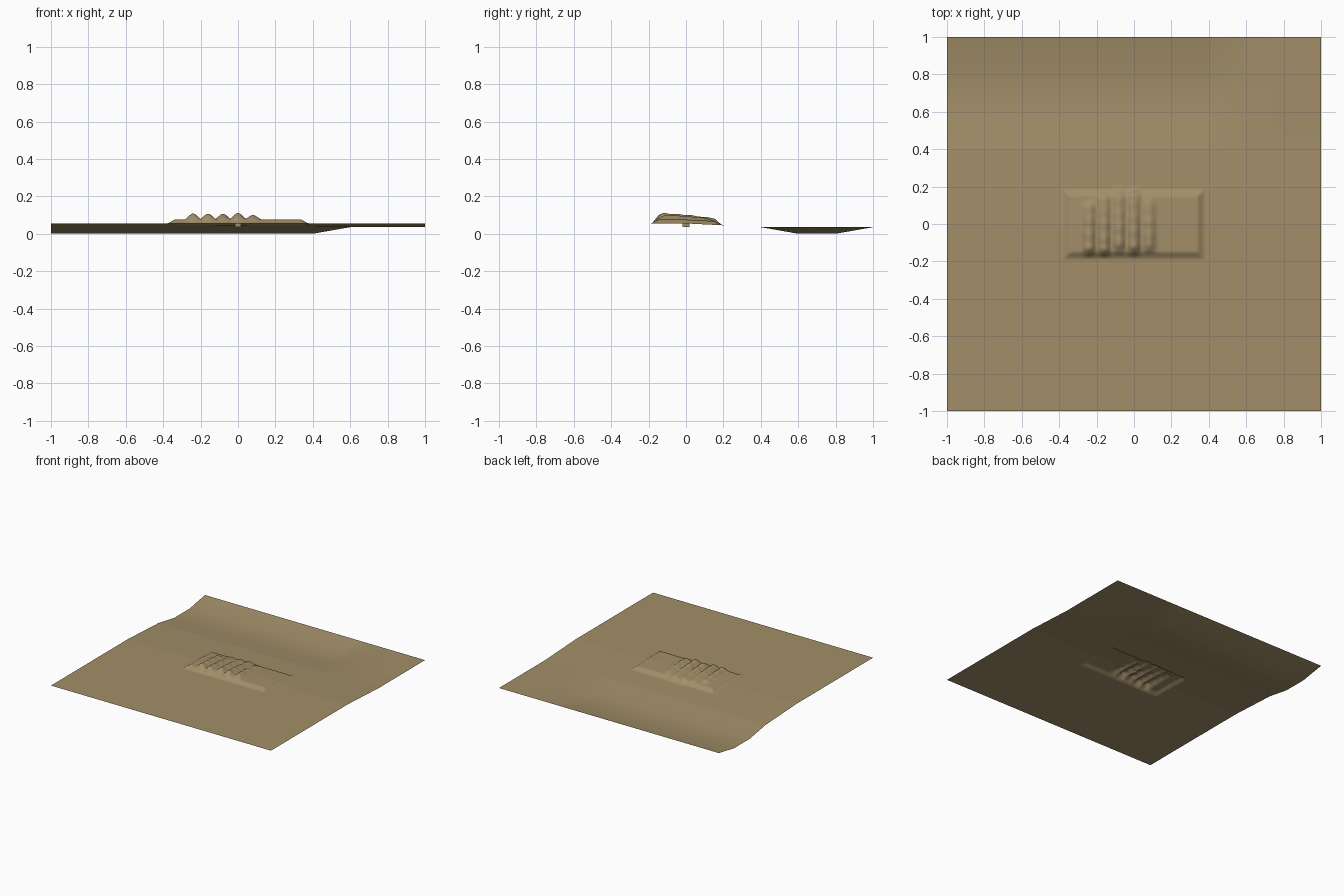
import bpy, bmesh, math

if "Cube" in bpy.data.objects:
    bpy.data.objects.remove(bpy.data.objects["Cube"])


def material(name, rgb):
    m = bpy.data.materials.new(name)
    m.diffuse_color = (*rgb, 1)
    m.use_nodes = True
    m.node_tree.nodes["Principled BSDF"].inputs["Base Color"].default_value = m.diffuse_color
    return m


sand = material("sand", (0.36, 0.272, 0.14))


def clamp(v):
    return max(0.0, min(1.0, v))


def profile(points, v):
    """Linear interpolation through (position, value) points."""
    for (a, p), (b, q) in zip(points, points[1:]):
        if v <= b:
            return p + (q - p) * clamp((v - a) / (b - a))
    return points[-1][1]


# Broad ground: flat at the front, a ditch at the back that ends on the right
def ground(x, y):
    slope = profile([(-1, .055), (0, .055), (.4, .035), (1, .035)], y)
    ditch = profile([(-1, 0), (.4, 0), (.6, .035), (.8, .035), (1, 0)], y)
    return slope - ditch * (1 - clamp((x - .4) / .2))


# Low mound with sloped rim: lift above the ground
def mound(x, y):
    inset = min(.375 - abs(x), .185 - abs(y))
    return .02 * clamp(inset / .035)


# Parallel ridges: x centre, front end, back end, height
RIDGES = [(-.24, -.18, .13, .031), (-.16, -.18, .17, .032),
          (-.08, -.165, .2, .031), (0, -.175, .2, .035),
          (.08, -.16, .155, .027)]


def ridges(x, y):
    best = 0
    for i, (cx, y0, y1, h) in enumerate(RIDGES):
        d = abs(x - cx) / .052
        if d < 1 and y0 < y < y1:
            ends = clamp((y - y0) / .05) * clamp((y1 - y) / .04)
            fall = 1 - .6 * clamp((y + .13) / .3)
            lumps = 1 + .07 * math.sin(y * 85 + i * 1.7)
            best = max(best, h * ends * fall * lumps * (.5 + .5 * math.cos(math.pi * d)))
    return best


# Terrain sheet: coarse cells outside, fine cells around the mound
axis = ([-1, -.8, -.6] + [round(-.4 + .01 * i, 3) for i in range(81)] + [.6, .8, 1])
bm = bmesh.new()
rows = [[bm.verts.new((x, y, ground(x, y) + mound(x, y) + ridges(x, y)))
         for x in axis] for y in axis]
for r0, r1 in zip(rows, rows[1:]):
    for i in range(len(axis) - 1):
        bm.faces.new((r0[i], r0[i + 1], r1[i + 1], r1[i])).smooth = True
mesh = bpy.data.meshes.new("terrain")
bm.to_mesh(mesh)
bm.free()
terrain = bpy.data.objects.new("terrain", mesh)
bpy.context.collection.objects.link(terrain)
mesh.materials.append(sand)

# Small block hidden under the mound
bpy.ops.mesh.primitive_cube_add(size=1, location=(0, 0, .046))
block = bpy.context.object
block.name = "buried_block"
block.scale = (.03, .04, .02)
block.data.materials.append(sand)
